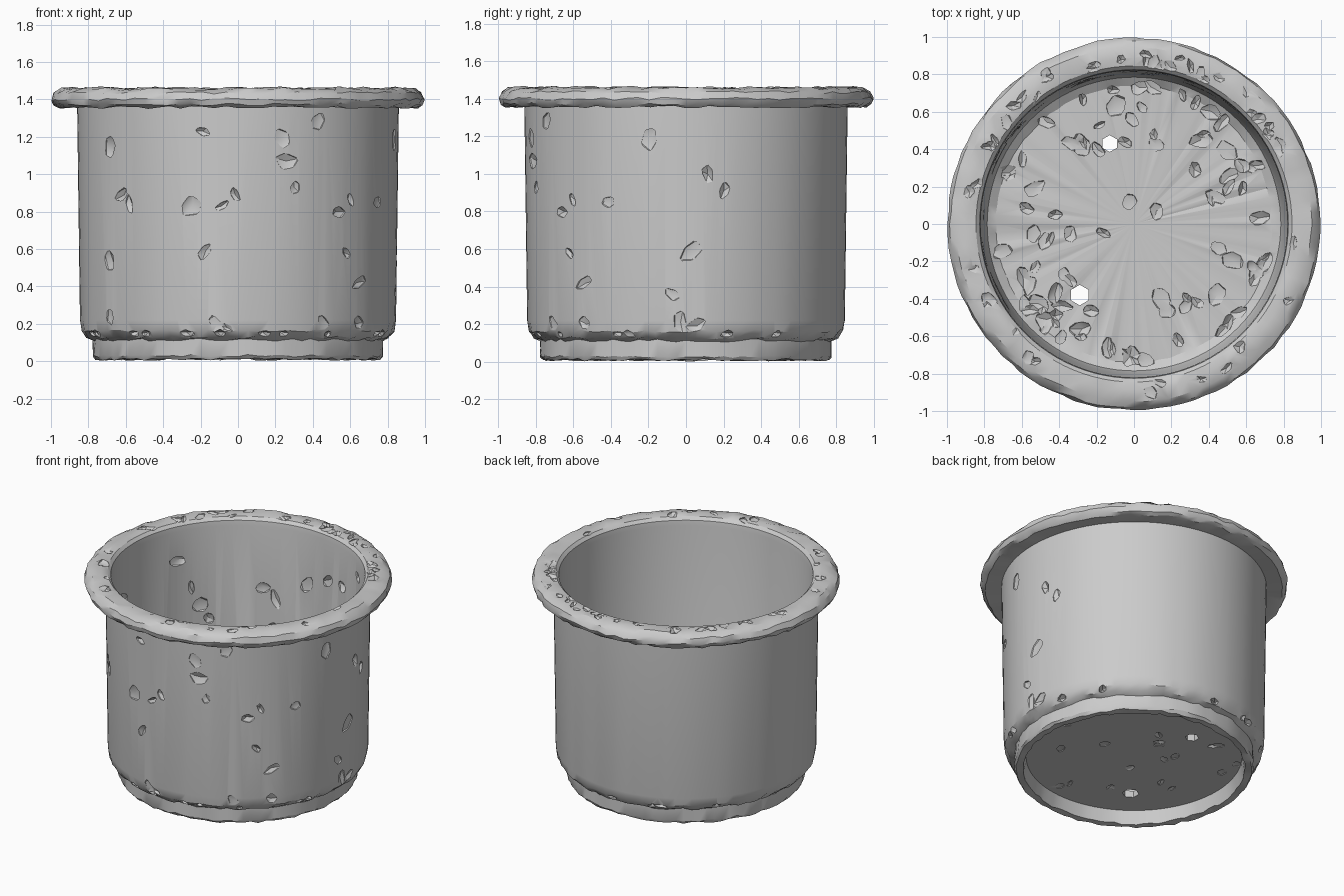
import bpy, bmesh, random
from math import sin, cos, radians, tau
from mathutils import Vector, Matrix

random.seed(7)
old = bpy.data.objects.get("Cube")
if old:
    bpy.data.objects.remove(old, do_unlink=True)

clay = bpy.data.materials.new("grey_clay")
clay.use_nodes = True
grey = (0.6, 0.6, 0.6, 1)
clay.diffuse_color = grey
shader = next(n for n in clay.node_tree.nodes if n.type == "BSDF_PRINCIPLED")
shader.inputs["Base Color"].default_value = grey
shader.inputs["Roughness"].default_value = 0.8


def make_object(name, bm):
    bmesh.ops.recalc_face_normals(bm, faces=bm.faces)
    mesh = bpy.data.meshes.new(name)
    bm.to_mesh(mesh)
    bm.free()
    mesh.materials.append(clay)
    obj = bpy.data.objects.new(name, mesh)
    bpy.context.collection.objects.link(obj)
    return obj


# Pot profile: recessed underside, foot, wall, rolled rim, inside, floor
PROFILE = [
    (0, .10), (.70, .10), (.72, .012), (.765, .012), (.777, .03), (.777, .115),
    (.81, .13), (.838, .165), (.845, .22), (.86, 1.362), (.965, 1.358),
    (.988, 1.375), (.997, 1.40), (.985, 1.435), (.95, 1.457), (.89, 1.462),
    (.845, 1.455), (.825, 1.435), (.82, 1.40), (.80, .24), (.785, .18),
    (.74, .15), (0, .15),
]
SEGMENTS = 96
bm = bmesh.new()
points = [bm.verts.new((r, 0, z)) for r, z in PROFILE]
edges = [bm.edges.new(pair) for pair in zip(points, points[1:])]
bmesh.ops.spin(bm, geom=points + edges, axis=(0, 0, 1), cent=(0, 0, 0),
               angle=tau, steps=SEGMENTS)
bmesh.ops.remove_doubles(bm, verts=bm.verts, dist=0.0005)

# Worn, uneven rim and foot
for v in bm.verts:
    r = v.co.xy.length
    rim = v.co.z > 1.35 and r > .87
    foot = v.co.z < .17 and r > .71
    if rim or foot:
        v.co.z += random.uniform(-.009, .007)
        v.co.xy *= 1 + random.uniform(-.007, .003)
pot = make_object("pot", bm)

# Angular cutters for chips in the surface
cutters = bmesh.new()


def chip(position, normal, width, depth):
    turn = Vector(normal).to_track_quat("Z", "Y").to_matrix().to_4x4()
    spin = Matrix.Rotation(random.uniform(0, tau), 4, "Z")
    size = Matrix.Diagonal((width, width * random.uniform(.45, .8), depth, 1))
    made = bmesh.ops.create_icosphere(cutters, subdivisions=1, radius=1)["verts"]
    for v in made:
        v.co *= random.uniform(.65, 1.1)
        v.co = Matrix.Translation(position) @ turn @ spin @ size @ v.co


def around(degrees, r, z):
    a = radians(degrees)
    return Vector((r * cos(a), r * sin(a), z))


# Outer wall chips: direction in degrees, height
for angle, z in [(217, 1.15), (257, 1.23), (286, 1.19), (288, 1.07), (291, .93),
                 (300, 1.28), (223, .89), (227, .84), (253, .83), (264, .83),
                 (269, .89), (309, .80), (315, .86), (331, .85), (216, .54),
                 (258, .59), (313, .58), (320, .42), (216, .24), (262, .19),
                 (266, .18), (303, .20), (347, 1.19), (8, 1.0), (14, .91),
                 (2, .59), (355, .36), (358, .21), (4, .19), (320, .2)]:
    chip(around(angle, .845 + .013 * z, z), around(angle, 1, 0),
         random.uniform(.05, .085), .026)

# Inner wall chips
for i in range(34):
    angle, z = random.uniform(50, 220), random.uniform(.3, 1.3)
    chip(around(angle, .797 + .017 * z, z), around(angle, -1, 0),
         random.uniform(.05, .1), .024)

# Floor chips, crowded towards the wall
for i in range(85):
    r = .74 - .32 * random.random() ** 1.6
    chip(around(random.uniform(0, 360), r, .152), (0, 0, 1),
         random.uniform(.045, .085), .03)
for x, y in [(-.34, -.06), (-.16, -.05), (-.02, .12), (.12, .07)]:
    chip((x, y, .152), (0, 0, 1), .06, .03)

# Rim chips, mostly on the far side
for i in range(46):
    angle = random.uniform(20, 170) if i < 32 else random.uniform(170, 380)
    chip(around(angle, random.uniform(.84, .93), 1.465), (0, 0, 1),
         random.uniform(.035, .065), .028)

# Chips along the foot and underside
for i in range(20):
    chip(around(random.uniform(0, 360), .83, .145), (0, 0, 1), .05, .025)
for i in range(18):
    chip(around(random.uniform(0, 360), random.uniform(.1, .68), .098),
         (0, 0, -1), .05, .015)

# Two drain holes
for x, y, r in [(-.13, .43, .045), (-.29, -.38, .055)]:
    bmesh.ops.create_cone(cutters, cap_ends=True, segments=6, radius1=r,
                          radius2=r, depth=.2,
                          matrix=Matrix.Translation((x, y, .12)))

cutter = make_object("chip_cutter", cutters)
cutter.hide_render = True
cut = pot.modifiers.new("chips", "BOOLEAN")
cut.operation = "DIFFERENCE"
cut.solver = "EXACT"
cut.use_self = True
cut.object = cutter

bpy.ops.object.select_all(action="DESELECT")
pot.select_set(True)
bpy.context.view_layer.objects.active = pot
bpy.ops.object.modifier_apply(modifier=cut.name)
bpy.data.objects.remove(cutter, do_unlink=True)
bpy.ops.object.shade_smooth_by_angle(angle=radians(30))
